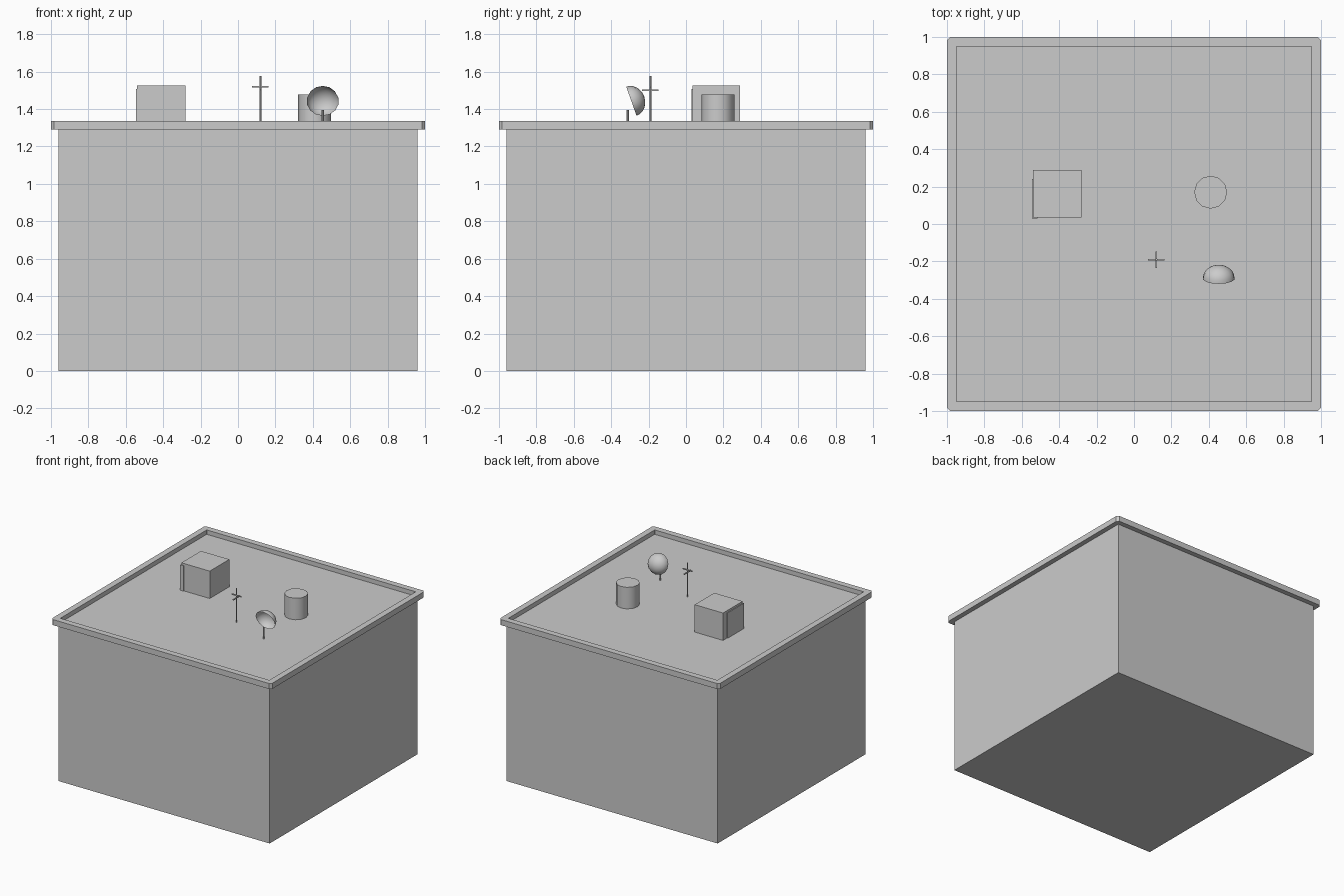
import bpy, bmesh, math
from mathutils import Matrix

if "Cube" in bpy.data.objects:
    bpy.data.objects.remove(bpy.data.objects["Cube"])

ROOF = 1.30


def finish(name, bm, smooth=False):
    bmesh.ops.recalc_face_normals(bm, faces=bm.faces)
    me = bpy.data.meshes.new(name)
    bm.to_mesh(me)
    bm.free()
    ob = bpy.data.objects.new(name, me)
    bpy.context.collection.objects.link(ob)
    if smooth:
        bpy.ops.object.select_all(action='DESELECT')
        ob.select_set(True)
        bpy.context.view_layer.objects.active = ob
        bpy.ops.object.shade_smooth_by_angle(angle=math.radians(40))
    return ob


def box(name, lo, hi):
    bm = bmesh.new()
    size = [b - a for a, b in zip(lo, hi)]
    mid = [(a + b) / 2 for a, b in zip(lo, hi)]
    bmesh.ops.create_cube(bm, size=1, matrix=Matrix.Translation(mid) @ Matrix.Diagonal((*size, 1)))
    return finish(name, bm)


def cylinder(name, x, y, r, z0, z1, sides):
    bm = bmesh.new()
    bmesh.ops.create_cone(bm, cap_ends=True, segments=sides, radius1=r, radius2=r, depth=z1 - z0,
                          matrix=Matrix.Translation((x, y, (z0 + z1) / 2)))
    return finish(name, bm, True)


def chamfered_square(h, c):
    pts = []
    for q in range(4):
        rot = Matrix.Rotation(q * math.pi / 2, 2)
        pts += [rot @ p for p in (Matrix.Identity(2) @ v for v in VEC(h, c))]
    return pts


def VEC(h, c):
    from mathutils import Vector
    return Vector((h, h - c)), Vector((h - c, h))


# Main block, its top is the roof deck
box("building_body", (-0.96, -0.96, 0), (0.96, 0.96, ROOF))

# Parapet rim with small chamfered corners
bm = bmesh.new()
loops = []
for h, c, z in ((1.0, 0.017, 1.29), (1.0, 0.017, 1.336), (0.95, 0.003, 1.336), (0.95, 0.003, 1.29)):
    loops.append([bm.verts.new((p.x, p.y, z)) for p in chamfered_square(h, c)])
for i in range(4):
    a, b = loops[i], loops[(i + 1) % 4]
    for j in range(8):
        k = (j + 1) % 8
        bm.faces.new((a[j], a[k], b[k], b[j]))
finish("roof_parapet", bm)

# Stair housing with door slab
box("roof_housing", (-0.54, 0.036, ROOF), (-0.282, 0.29, 1.525))
box("housing_door", (-0.546, 0.03, ROOF), (-0.516, 0.24, 1.508))

# Water tank
cylinder("water_tank", 0.41, 0.17, 0.088, ROOF, 1.477, 12)

# Antenna mast with two crossed bars
cylinder("antenna_mast", 0.12, -0.19, 0.005, ROOF, 1.577, 8)
box("antenna_bar_x", (0.076, -0.194, 1.516), (0.164, -0.186, 1.524))
box("antenna_bar_y", (0.116, -0.234, 1.496), (0.124, -0.146, 1.504))

# Dish: open shell tilted on its stand
bm = bmesh.new()
bmesh.ops.create_uvsphere(bm, u_segments=14, v_segments=12, radius=1)
bmesh.ops.delete(bm, geom=[v for v in bm.verts if v.co.z < -0.01], context='VERTS')
bm.transform(Matrix.Translation((0.453, -0.292, 1.442))
             @ Matrix.Rotation(math.radians(-70.5), 4, 'X')
             @ Matrix.Diagonal((0.086, 0.083, 0.073, 1)))
finish("dish", bm, True)
cylinder("dish_stand", 0.453, -0.312, 0.007, ROOF, 1.394, 8)
